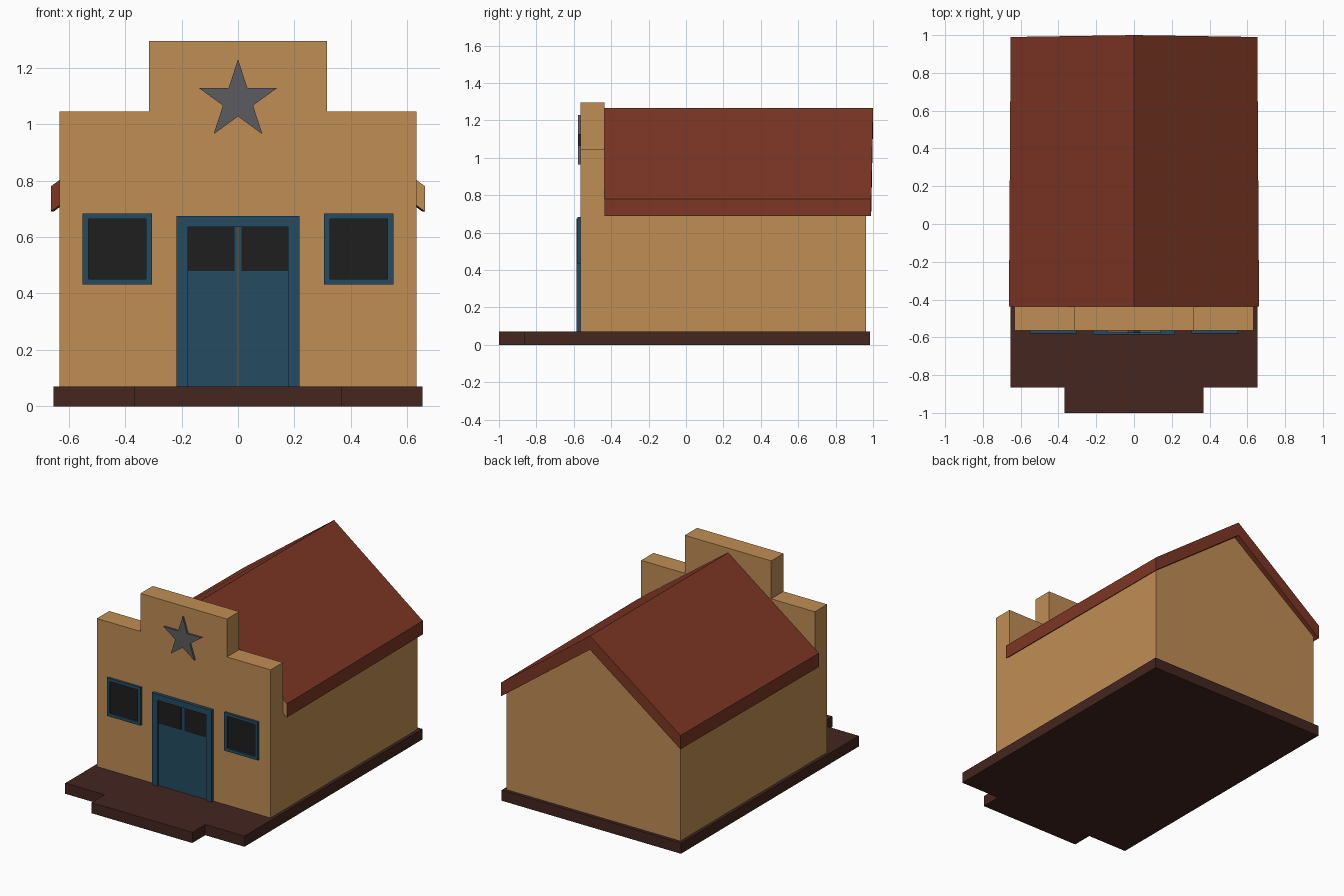
import bpy, bmesh, math

if "Cube" in bpy.data.objects:
    bpy.data.objects.remove(bpy.data.objects["Cube"])


def material(name, rgb):
    m = bpy.data.materials.new(name)
    m.diffuse_color = (*rgb, 1)
    m.use_nodes = True
    m.node_tree.nodes["Principled BSDF"].inputs["Base Color"].default_value = m.diffuse_color
    return m


TAN = material("tan_plaster", (0.53, 0.27, 0.09))
RED = material("red_roof", (0.205, 0.037, 0.018))
BROWN = material("dark_wood", (0.058, 0.019, 0.014))
BLUE = material("blue_paint", (0.018, 0.072, 0.122))
BLACK = material("dark_glass", (0.013, 0.013, 0.013))
GREY = material("grey_metal", (0.107, 0.107, 0.12))


def finish(name, bm, *mats):
    bmesh.ops.recalc_face_normals(bm, faces=bm.faces)
    mesh = bpy.data.meshes.new(name)
    bm.to_mesh(mesh)
    bm.free()
    for m in mats:
        mesh.materials.append(m)
    ob = bpy.data.objects.new(name, mesh)
    bpy.context.collection.objects.link(ob)
    return ob


def extrude(name, pts, axis, lo, hi, mat):
    """Extrude a 2D outline along y (outline in x,z) or z (outline in x,y)."""
    bm = bmesh.new()
    place = (lambda a, b, d: (a, d, b)) if axis == "y" else (lambda a, b, d: (a, b, d))
    rings = [[bm.verts.new(place(a, b, d)) for a, b in pts] for d in (lo, hi)]
    for r in rings:
        bm.faces.new(r)
    n = len(pts)
    for i in range(n):
        j = (i + 1) % n
        bm.faces.new((rings[0][i], rings[0][j], rings[1][j], rings[1][i]))
    return finish(name, bm, mat)


def panel(name, x0, x1, z0, z1, y0, y1, mat):
    return extrude(name, [(x0, z0), (x1, z0), (x1, z1), (x0, z1)], "y", y0, y1, mat)


def mirrored(half):
    return half + [(-x, v) for x, v in reversed(half)]


# Porch floor with front step
extrude("porch_floor", mirrored([(0.367, -1.0), (0.367, -0.865), (0.653, -0.865), (0.653, 0.985)]),
        "z", 0, 0.07, BROWN)

# Main building with gabled end
extrude("walls", [(-0.633, 0.002), (0.633, 0.002), (0.633, 0.725), (0, 1.19), (-0.633, 0.725)],
        "y", -0.45, 0.963, TAN)

# Stepped false front
extrude("false_front", mirrored([(0.633, 0.002), (0.633, 1.045), (0.315, 1.045), (0.315, 1.295)]),
        "y", -0.565, -0.437, TAN)

# Gable roof, tapering slightly to the back
bm = bmesh.new()
rings = []
for eave, y_eave, y_ridge in ((0.662, -0.437, -0.437), (0.653, 0.99, 1.0)):
    section = [(-eave, 0.69), (-eave, 0.78), (0, 1.265), (eave, 0.78), (eave, 0.69), (0, 1.175)]
    rings.append([bm.verts.new((x, y_ridge if x == 0 else y_eave, z)) for x, z in section])
for i in range(6):
    j = (i + 1) % 6
    bm.faces.new((rings[0][i], rings[0][j], rings[1][j], rings[1][i]))
for k, r in enumerate(rings):
    bm.faces.new((r[0], r[1], r[2], r[5]))
    end = bm.faces.new((r[5], r[2], r[3], r[4]))
    end.material_index = 1 - k
finish("roof", bm, RED, TAN)

# Star on the false front
star = []
for i in range(10):
    r = 0.147 if i % 2 == 0 else 0.056
    a = math.pi / 2 + i * math.pi / 5
    star.append((r * math.cos(a), 1.083 + r * math.sin(a)))
extrude("star", star, "y", -0.577, -0.56, GREY)

# Door frame, leaves and glass
extrude("door_frame", mirrored([(0.177, 0.07), (0.218, 0.07), (0.218, 0.675)])
        + [(-0.177, 0.07), (-0.177, 0.635), (0.177, 0.635)], "y", -0.585, -0.56, BLUE)
for side, s in (("left", -1), ("right", 1)):
    panel(side + "_door_leaf", s * 0.001, s * 0.178, 0.07, 0.637, -0.573, -0.56, BLUE)
    panel(side + "_door_glass", s * 0.012, s * 0.177, 0.48, 0.635, -0.575, -0.565, BLACK)

    # Side windows: four frame bars around a recessed pane
    x0, x1, z0, z1, t = 0.305, 0.55, 0.432, 0.683, 0.02
    bars = {"bottom": (x0, x1, z0, z0 + t), "top": (x0, x1, z1 - t, z1),
            "inner": (x0, x0 + t, z0 + t, z1 - t), "outer": (x1 - t, x1, z0 + t, z1 - t)}
    for part, (a, b, c, d) in bars.items():
        panel(f"{side}_window_{part}_bar", s * a, s * b, c, d, -0.58, -0.56, BLUE)
    panel(side + "_window_pane", s * (x0 + t), s * (x1 - t), z0 + t, z1 - t, -0.57, -0.56, BLACK)
